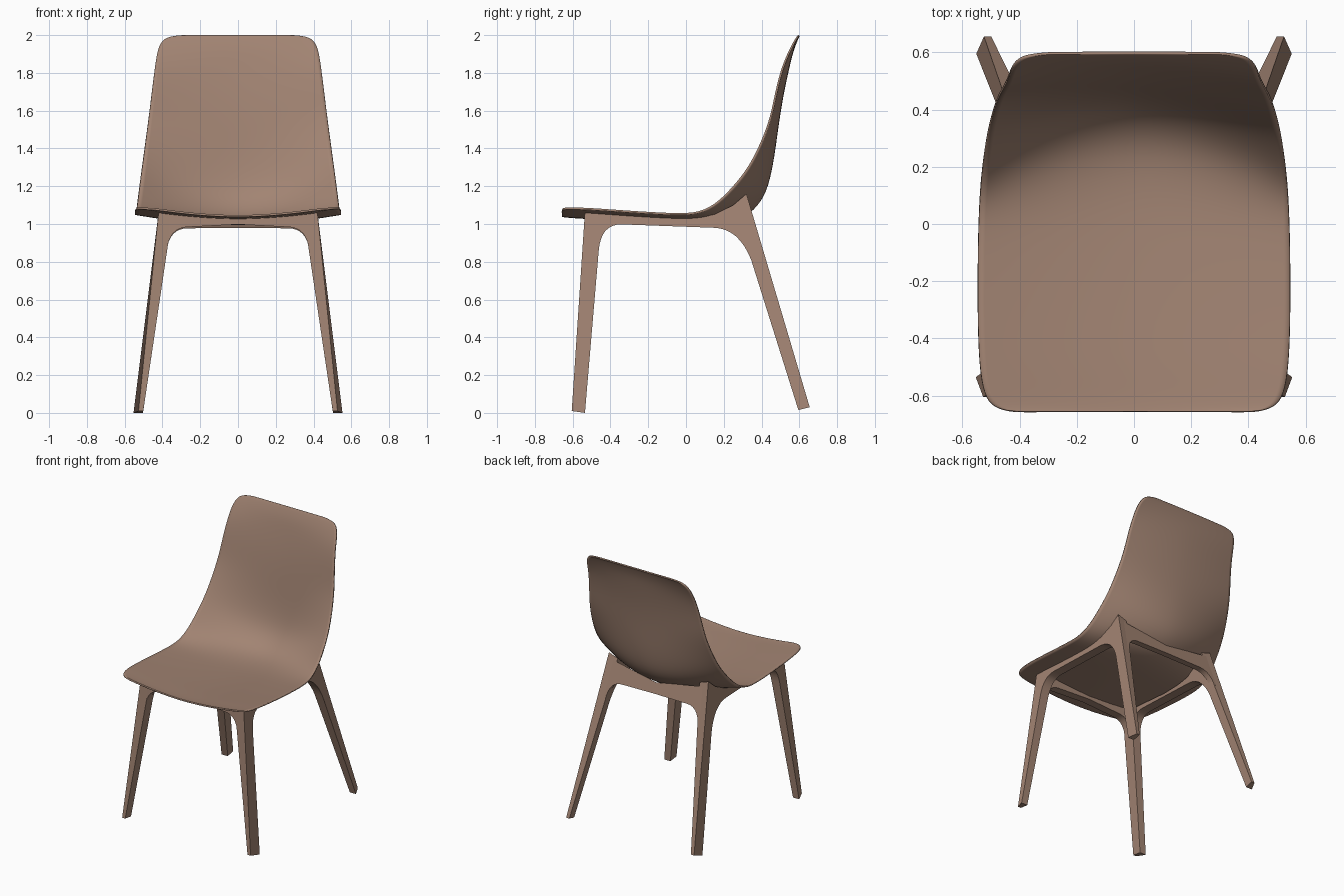
import bpy, bmesh, math

if "Cube" in bpy.data.objects:
    bpy.data.objects.remove(bpy.data.objects["Cube"])

mat = bpy.data.materials.new("warm_brown")
mat.diffuse_color = (0.36, 0.23, 0.17, 1)
mat.use_nodes = True
mat.node_tree.nodes["Principled BSDF"].inputs["Base Color"].default_value = mat.diffuse_color


def make_object(name, verts, faces):
    bm = bmesh.new()
    vs = [bm.verts.new(v) for v in verts]
    for f in faces:
        bm.faces.new([vs[i] for i in f])
    bmesh.ops.recalc_face_normals(bm, faces=bm.faces)
    me = bpy.data.meshes.new(name)
    bm.to_mesh(me)
    bm.free()
    me.materials.append(mat)
    ob = bpy.data.objects.new(name, me)
    bpy.context.collection.objects.link(ob)
    return ob


def smooth(ob, angle):
    bpy.ops.object.select_all(action='DESELECT')
    ob.select_set(True)
    bpy.context.view_layer.objects.active = ob
    bpy.ops.object.shade_smooth_by_angle(angle=math.radians(angle))


def prism(name, outer, inner):
    """Solid panel between two matching outlines."""
    n = len(outer)
    faces = [list(range(n)), list(range(2 * n - 1, n - 1, -1))]
    faces += [[i, (i + 1) % n, n + (i + 1) % n, n + i] for i in range(n)]
    ob = make_object(name, outer + inner, faces)
    smooth(ob, 30)
    return ob


def arc(p0, p1, p2, steps=8):
    """Rounded inner corner from p0 to p2, pulled towards p1."""
    pts = []
    for i in range(steps + 1):
        t = i / steps
        a, b, c = (1 - t) ** 2, 2 * t * (1 - t), t * t
        pts.append(tuple(a * p + b * q + c * r for p, q, r in zip(p0, p1, p2)))
    return pts


# Seat and back shell: (half width, edge y, edge z, centre y, centre z)
sections = [
    (.43, -.655, 1.083, -.655, 1.047), (.49, -.64, 1.087, -.645, 1.045),
    (.522, -.60, 1.088, -.60, 1.04), (.54, -.5, 1.085, -.5, 1.035),
    (.546, -.3, 1.07, -.3, 1.02), (.544, -.05, 1.055, -.05, 1.005),
    (.539, .07, 1.06, .12, 1.0), (.53, .165, 1.11, .28, 1.02),
    (.517, .26, 1.21, .38, 1.10), (.505, .33, 1.3, .43, 1.2),
    (.49, .392, 1.42, .46, 1.36), (.472, .446, 1.56, .48, 1.52),
    (.455, .472, 1.7, .507, 1.69), (.439, .505, 1.83, .54, 1.84),
    (.427, .545, 1.92, .56, 1.92), (.405, .57, 1.967, .578, 1.967),
    (.375, .584, 1.99, .588, 1.99), (.31, .593, 2.0, .594, 2.0)]
N = 12
verts, faces = [], []
for w, ey, ez, cy, cz in sections:
    for j in range(N + 1):
        u = 2 * j / N - 1
        k = abs(u) ** 1.8
        verts.append((w * u, cy + (ey - cy) * k, cz + (ez - cz) * k))
for i in range(len(sections) - 1):
    for j in range(N):
        a = i * (N + 1) + j
        faces.append([a, a + 1, a + N + 2, a + N + 1])
shell = make_object("seat_shell", verts, faces)
# Make the sitting side the front of the surface
if shell.data.polygons[5 * N + N // 2].normal.z < 0:
    shell.data.flip_normals()
smooth(shell, 60)
sub = shell.modifiers.new("smooth", 'SUBSURF')
sub.levels = sub.render_levels = 2
sol = shell.modifiers.new("thickness", 'SOLIDIFY')
sol.thickness = 0.01
sol.offset = -1

# Side frames: front leg, side rail and rear leg in one outline (y, z, x inset)
outline = [(-.605, .01, .025), (-.535, 0, 0)]
outline += arc((-.462, .86, 0), (-.45, 1.0, 0), (-.34, .998, 0))
outline += arc((.15, .98, 0), (.28, .975, 0), (.345, .81, 0))
outline += [(.595, .015, 0), (.655, .03, .025), (.32, 1.16, 0), (.25, 1.10, 0),
            (.15, 1.05, 0), (.05, 1.035, 0), (-.1, 1.032, 0), (-.535, 1.066, 0)]
for s, side in ((-1, "left"), (1, "right")):
    out, inn = [], []
    for y, z, dx in outline:
        x = .553 - .125 * z
        drop = .025 if z > 1.02 else 0
        out.append((s * (x - dx), y, z))
        inn.append((s * (x - .05 - .02 * z), y, z - drop))
    prism(side + "_leg_frame", out, inn)


# Cross rails between the legs, leaning with the leg planes
def cross_rail(name, half, y_at, depth, drop):
    pts = half + [(-x, z) for x, z in reversed(half) if x > 0]
    out = [(x, y_at(z), z) for x, z in pts]
    inn = [(x, y_at(z) + depth, z - (drop if z > 1.02 else 0)) for x, z in pts]
    prism(name, out, inn)


front = [(.40, 1.06), (.40, .86)]
front += arc((.378, .86), (.362, .98), (.27, .984)) + [(0, .998)]
front_top = [(0, 1.03)]
rear = [(.39, 1.12), (.40, .86)]
rear += arc((.378, .86), (.362, .975), (.27, .977)) + [(0, .98)]


def closed_rail(name, low, top_z, y_at, depth, drop):
    # underside half outline is mirrored, then closed over the top centre
    pts = low + [(-x, z) for x, z in reversed(low) if x > 0] + [(0, top_z)]
    out = [(x, y_at(z), z) for x, z in pts]
    inn = [(x, y_at(z) + depth, z - (drop if z > 1.02 else 0)) for x, z in pts]
    prism(name, out, inn)


closed_rail("front_rail", front, 1.03, lambda z: -.603 + .065 * z, .06, .01)
closed_rail("rear_rail", rear, 1.055, lambda z: .66 - .297 * z, -.045, .04)
